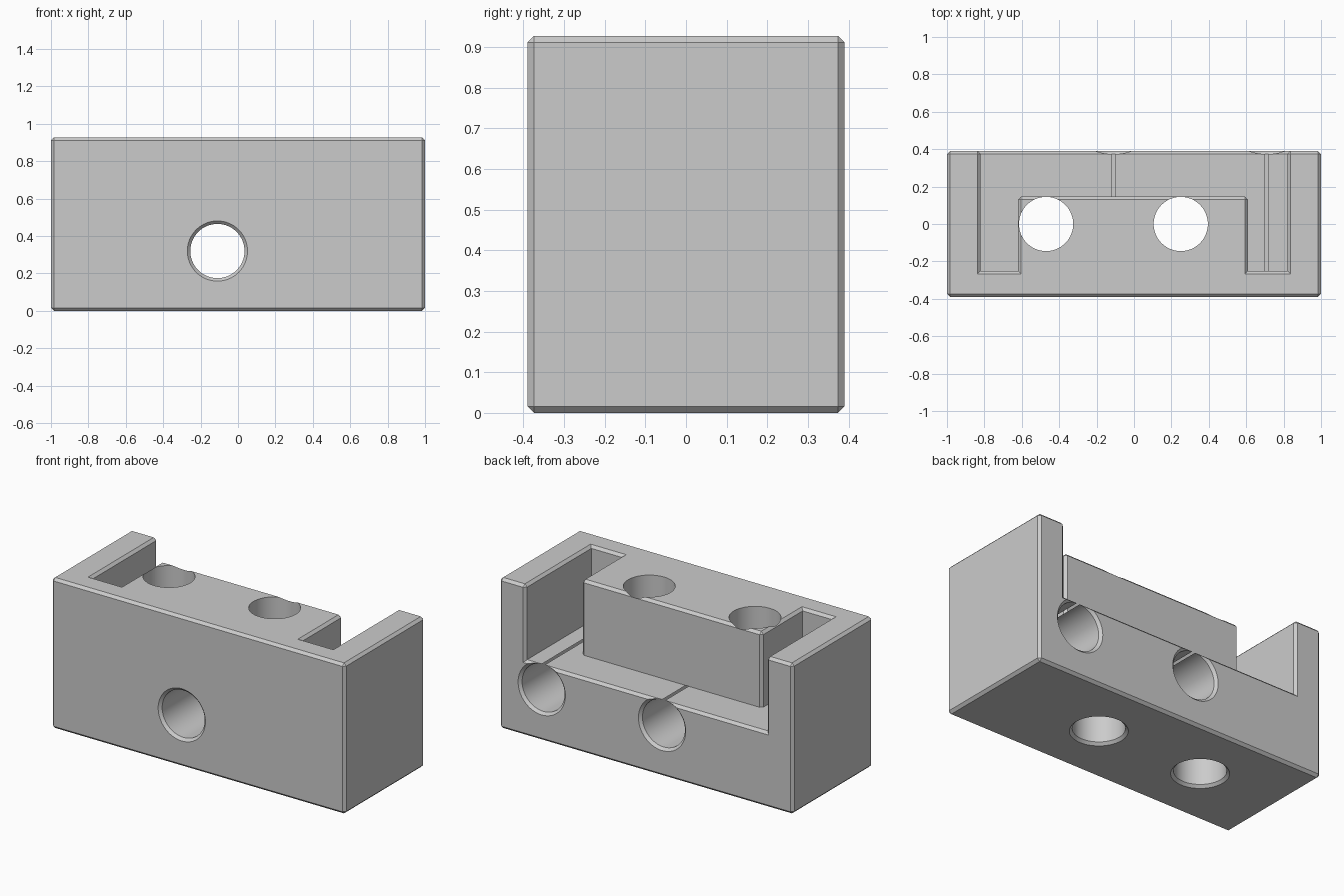
import bpy, bmesh, math

if "Cube" in bpy.data.objects:
    bpy.data.objects.remove(bpy.data.objects["Cube"])

R, C = 0.145, 0.016            # hole radius, chamfer size
HX, HY, TOP, FLOOR = 1.0, 0.39, 0.927, 0.4645

grey = bpy.data.materials.new("plain grey")
grey.diffuse_color = (0.6, 0.6, 0.6, 1)
grey.use_nodes = True
grey.node_tree.nodes["Principled BSDF"].inputs["Base Color"].default_value = grey.diffuse_color


def add_object(name, bm):
    bmesh.ops.recalc_face_normals(bm, faces=bm.faces)
    me = bpy.data.meshes.new(name)
    bm.to_mesh(me)
    bm.free()
    ob = bpy.data.objects.new(name, me)
    bpy.context.collection.objects.link(ob)
    return ob


def prism(name, outline, z0, z1):
    bm = bmesh.new()
    face = bm.faces.new([bm.verts.new((x, y, z0)) for x, y in outline])
    ext = bmesh.ops.extrude_face_region(bm, geom=[face])
    for v in ext["geom"]:
        if isinstance(v, bmesh.types.BMVert):
            v.co.z = z1
    return add_object(name, bm)


def bore(name, axis, cx, c2, rings, n=64):
    """Revolved cutter; rings are (position along axis, radius)."""
    bm = bmesh.new()
    loops = []
    for t, r in rings:
        loop = []
        for i in range(n):
            a = 2 * math.pi * i / n
            u, v = cx + r * math.sin(a), c2 + r * math.cos(a)
            loop.append(bm.verts.new((u, v, t) if axis == "Z" else (u, t, v)))
        loops.append(loop)
    for a, b in zip(loops, loops[1:]):
        for i in range(n):
            j = (i + 1) % n
            bm.faces.new((a[i], a[j], b[j], b[i]))
    bm.faces.new(loops[0])
    bm.faces.new(loops[-1])
    return add_object(name, bm)


def cut(ob, cutter):
    m = ob.modifiers.new("cut", "BOOLEAN")
    m.operation, m.solver, m.object = "DIFFERENCE", "EXACT", cutter
    dg = bpy.context.evaluated_depsgraph_get()
    ob_mesh = bpy.data.meshes.new_from_object(ob.evaluated_get(dg))
    ob.modifiers.clear()
    ob.data = ob_mesh
    bpy.data.objects.remove(cutter)


# main block with U-shaped pocket, open at the back, around a centre block
body = prism("block", [(-HX, -HY), (HX, -HY), (HX, HY), (-HX, HY)], 0, TOP)
pocket = prism("pocket_cutter", [
    (-0.82, -0.25), (-0.62, -0.25), (-0.62, 0.146), (0.61, 0.146),
    (0.61, -0.25), (0.82, -0.25), (0.82, 0.6), (-0.82, 0.6)], FLOOR, 1.2)
cut(body, pocket)

# chamfer all outward edges
bm = bmesh.new()
bm.from_mesh(body.data)
bmesh.ops.dissolve_limit(bm, angle_limit=0.01, verts=bm.verts, edges=bm.edges)
edges = [e for e in bm.edges if e.is_manifold and e.calc_face_angle_signed() > 0.5]
bmesh.ops.bevel(bm, geom=edges, offset=C, offset_type="OFFSET", segments=1,
                profile=0.5, affect="EDGES", clamp_overlap=True)
bm.to_mesh(body.data)
bm.free()

# upright holes
for x in (-0.47, 0.25):
    cut(body, bore("upright_cutter", "Z", x, 0,
                   [(-0.03, R + C + 0.03), (C, R), (1.2, R)]))

# cross holes: one right through, one blind
back = [(HY - C, R), (HY + 0.03, R + C + 0.03)]
cut(body, bore("through_cutter", "Y", -0.11, 0.32,
               [(-HY - 0.03, R + C + 0.03), (-HY + C, R)] + back))
cut(body, bore("blind_cutter", "Y", 0.71, 0.32, [(-0.26, R)] + back))

body.data.materials.clear()
body.data.materials.append(grey)
for p in body.data.polygons:
    p.material_index = 0
bpy.context.view_layer.objects.active = body
body.select_set(True)
bpy.ops.object.shade_smooth_by_angle(angle=math.radians(30))
